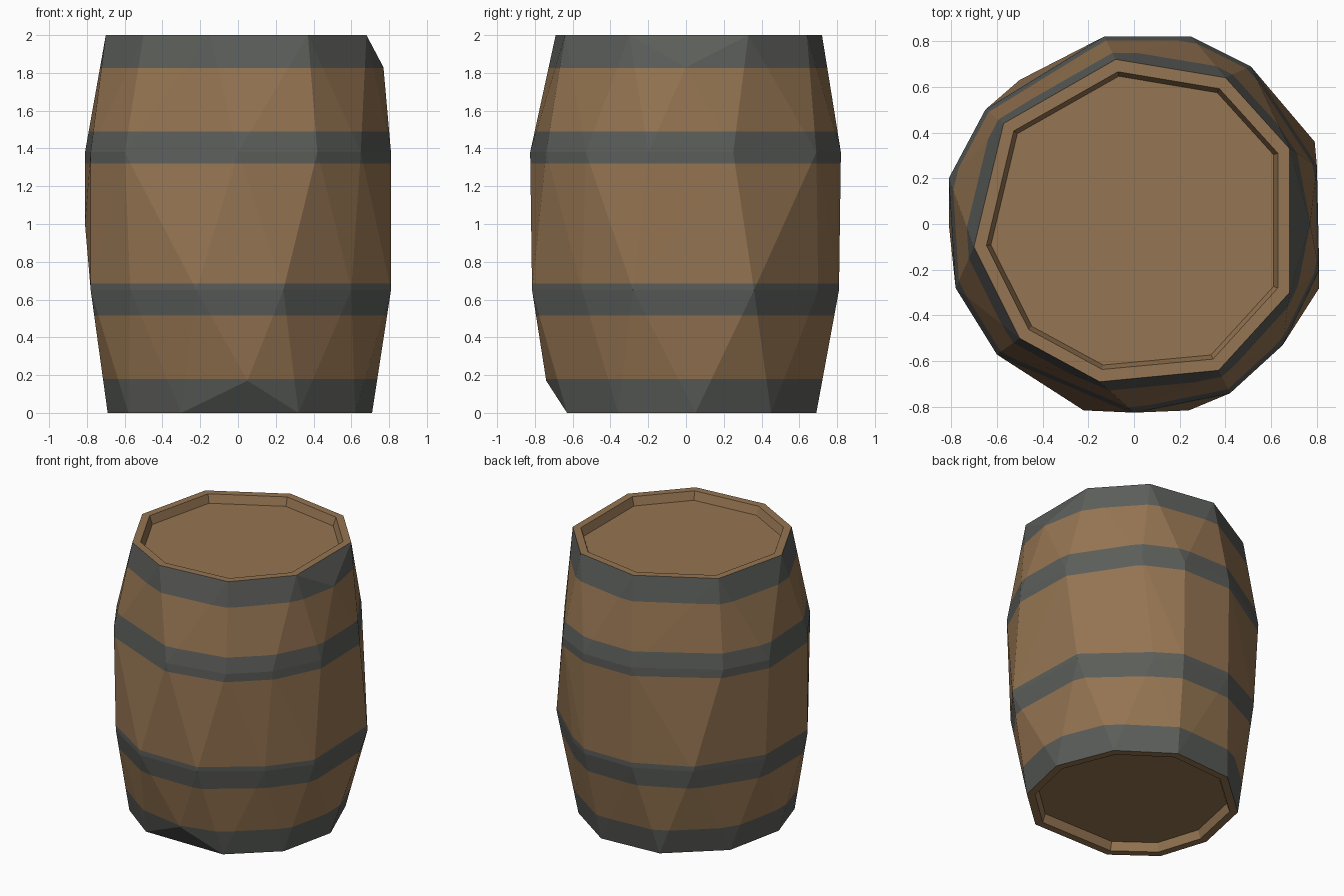
import bpy, bmesh

if "Cube" in bpy.data.objects:
    bpy.data.objects.remove(bpy.data.objects["Cube"])

# Colours
def material(name, rgb):
    m = bpy.data.materials.new(name)
    m.diffuse_color = (*rgb, 1)
    m.use_nodes = True
    m.node_tree.nodes["Principled BSDF"].inputs["Base Color"].default_value = m.diffuse_color
    return m

wood = material("wood", (0.300, 0.176, 0.084))
iron = material("iron_grey", (0.106, 0.112, 0.102))

# Uneven cross-sections of the hand-hewn barrel, by height
RINGS = {
    0.0: [(-.3, -.63), (.32, -.63), (.62, -.36), (.71, .05), (.55, .45),
          (.2, .69), (-.25, .66), (-.6, .35), (-.69, -.08), (-.58, -.42)],
    0.65: [(-.22, -.815), (.24, -.815), (.6, -.55), (.81, -.28), (.79, .36), (.42, .7),
           (.25, .81), (-.13, .81), (-.5, .63), (-.78, .2), (-.78, -.28), (-.57, -.59)],
    1.38: [(0, -.825), (.42, -.74), (.65, -.53), (.81, -.2), (.8, .25), (.51, .69),
           (.25, .82), (-.13, .82), (-.65, .5), (-.81, .2), (-.78, -.28), (-.6, -.57)],
    2.0: [(-.15, -.69), (.37, -.64), (.68, -.3), (.68, .33), (.4, .64),
          (-.08, .72), (-.57, .44), (-.7, -.1), (-.5, -.5)],
}
# Single bulging corners: right shoulder, front foot, left belly
BUMPS = [(.77, 0, 1.83), (.05, -.74, .17), (-.81, 0, 1.0)]
# Hoop heights (bottom, top)
HOOPS = [(0, .18), (.515, .685), (1.32, 1.49), (1.825, 2)]

# Faceted barrel body
bm = bmesh.new()
for z, ring in RINGS.items():
    for x, y in ring:
        bm.verts.new((x, y, z))
for p in BUMPS:
    bm.verts.new(p)
hull = bmesh.ops.convex_hull(bm, input=bm.verts[:])
loose = [v for v in bm.verts if not v.link_faces]
bmesh.ops.delete(bm, geom=loose, context='VERTS')
bmesh.ops.recalc_face_normals(bm, faces=bm.faces[:])

# Merge each end into one face
for z in (0.0, 2.0):
    cap = [f for f in bm.faces if all(abs(v.co.z - z) < 1e-4 for v in f.verts)]
    if len(cap) > 1:
        bmesh.ops.dissolve_faces(bm, faces=cap)

# Cut the hoop edges and colour the hoops by height
for z in (.18, .515, .685, 1.32, 1.49, 1.825):
    bmesh.ops.bisect_plane(bm, geom=bm.verts[:] + bm.edges[:] + bm.faces[:],
                           plane_co=(0, 0, z), plane_no=(0, 0, 1))
bm.normal_update()
for f in bm.faces:
    z = f.calc_center_median().z
    if abs(f.normal.z) < 0.95 and any(a < z < b for a, b in HOOPS):
        f.material_index = 1

# Flat rim, then recessed lid, on both ends
ends = [f for f in bm.faces if abs(f.normal.z) > 0.95]
bmesh.ops.inset_individual(bm, faces=ends, thickness=0.055, depth=0)
bmesh.ops.inset_individual(bm, faces=ends, thickness=0.02, depth=-0.06)

mesh = bpy.data.meshes.new("barrel")
bm.to_mesh(mesh)
bm.free()
mesh.materials.append(wood)
mesh.materials.append(iron)
barrel = bpy.data.objects.new("barrel", mesh)
bpy.context.collection.objects.link(barrel)
